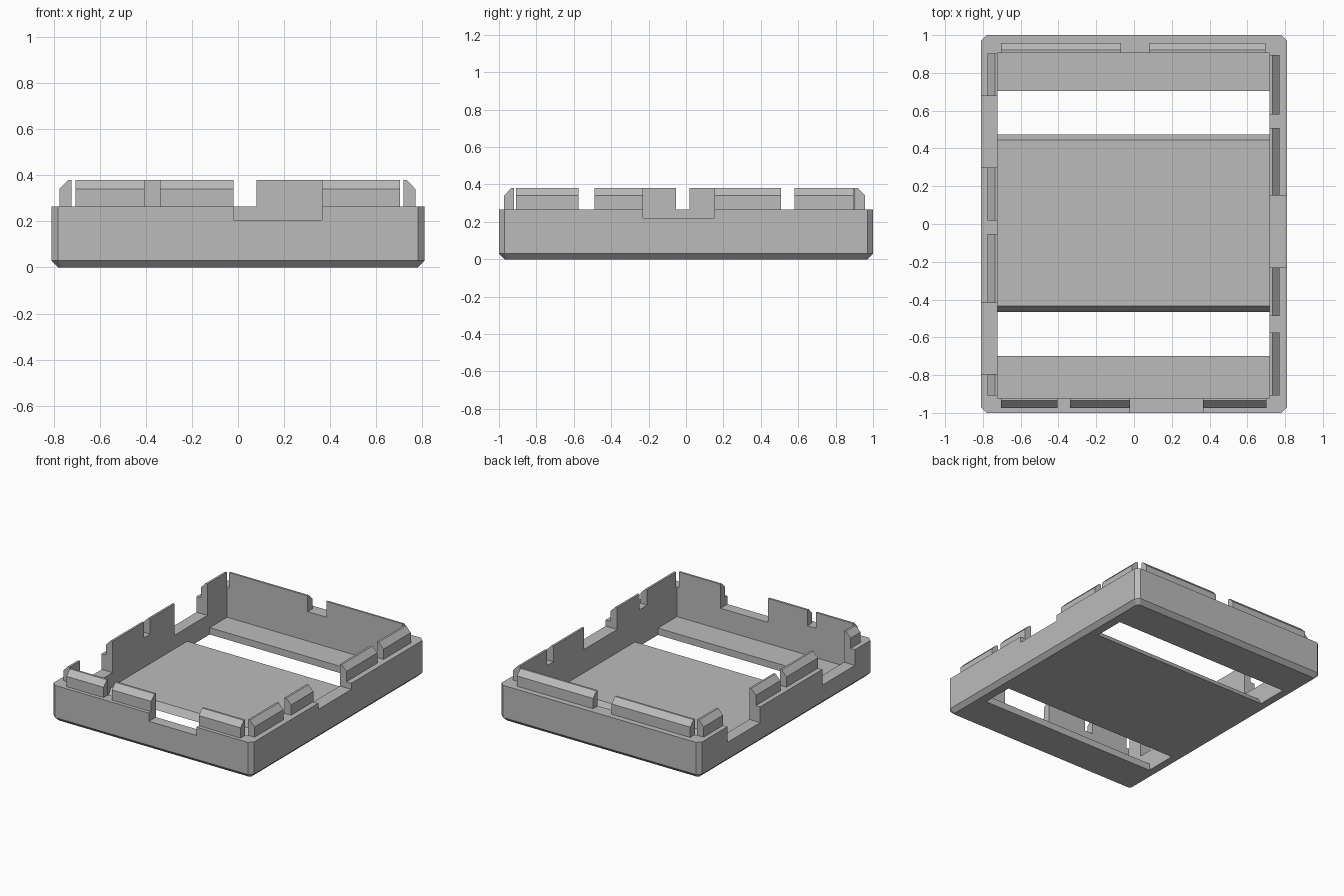
import bpy
import bmesh

cube = bpy.data.objects.get("Cube")
if cube:
    bpy.data.objects.remove(cube, do_unlink=True)

grey = bpy.data.materials.new("plain_grey")
grey.use_nodes = True
GREY = (0.5, 0.5, 0.5, 1)
grey.diffuse_color = GREY
grey.node_tree.nodes["Principled BSDF"].inputs["Base Color"].default_value = GREY

RIM, TOP, FLOOR = 0.265, 0.38, 0.05
LEFT, RIGHT, FRONT, BACK = 0.717, -0.722, -0.92, 0.905  # inner wall faces


def loft(name, rings):
    """Closed solid through a stack of rings with equal point counts."""
    bm = bmesh.new()
    loops = [[bm.verts.new(p) for p in ring] for ring in rings]
    n = len(rings[0])
    for a, b in zip(loops, loops[1:]):
        for i in range(n):
            j = (i + 1) % n
            bm.faces.new((a[i], a[j], b[j], b[i]))
    bm.faces.new(loops[0][::-1])
    bm.faces.new(loops[-1])
    bmesh.ops.recalc_face_normals(bm, faces=bm.faces)
    mesh = bpy.data.meshes.new(name)
    bm.to_mesh(mesh)
    bm.free()
    mesh.materials.append(grey)
    obj = bpy.data.objects.new(name, mesh)
    bpy.context.collection.objects.link(obj)
    return obj


def octagon(x, y, c, z):
    return [(x, y - c, z), (x - c, y, z), (c - x, y, z), (-x, y - c, z),
            (-x, c - y, z), (c - x, -y, z), (x - c, -y, z), (x, c - y, z)]


def cut(obj, x0, x1, y0, y1, z0, z1):
    """Remove a box from the object."""
    tool = loft("cutter", [[(x0, y0, z), (x1, y0, z), (x1, y1, z), (x0, y1, z)]
                           for z in (z0, z1)])
    tool.hide_render = True
    mod = obj.modifiers.new("cut", "BOOLEAN")
    mod.operation = "DIFFERENCE"
    mod.solver = "EXACT"
    mod.object = tool
    bpy.context.view_layer.objects.active = obj
    bpy.ops.object.modifier_apply(modifier=mod.name)
    bpy.data.objects.remove(tool, do_unlink=True)


# Tray with chamfered corners and bottom edge
tray = loft("tray", [octagon(0.78, 0.97, 0.015, 0), octagon(0.81, 1, 0.03, 0.03),
                     octagon(0.81, 1, 0.03, RIM)])
cut(tray, RIGHT, LEFT, FRONT, BACK, FLOOR, 1)
cut(tray, RIGHT, LEFT, -0.70, 0.705, -1, 0.1)

# Connector notches in the front, left and right walls
cut(tray, -0.02, 0.365, -1.1, FRONT + 0.02, 0.205, 1)
cut(tray, LEFT - 0.02, 0.9, -0.23, 0.152, 0.22, 1)
for y0, y1 in ((0.30, 0.678), (-0.793, -0.417)):
    cut(tray, -0.9, RIGHT + 0.02, y0, y1, 0.15, 1)

# Floor panel between the two slots, with sloped edges
loft("floor_panel", [[(x, -0.465, 0), (x, 0.475, 0), (x, 0.445, FLOOR), (x, -0.435, FLOOR)]
                     for x in (RIGHT, LEFT)])


def tabs(name, axis, inner, out, spans):
    """Snap tabs along one wall, sloped on the outer top edge."""
    profile = [(0, RIM), (0.053, RIM), (0.053, 0.34), (0.015, TOP), (0, TOP)]
    for i, span in enumerate(spans):
        rings = [[(s, inner + out * d, z) if axis == "x" else (inner + out * d, s, z)
                  for d, z in profile] for s in span]
        loft(f"{name}_tab_{i + 1}", rings)


tabs("front", "x", FRONT, -1, [(-0.705, -0.405), (-0.338, -0.02), (0.365, 0.702)])
tabs("back", "x", BACK, 1, [(-0.705, -0.07), (0.08, 0.695)])
tabs("left", "y", LEFT, 1, [(-0.908, -0.575), (-0.488, -0.23), (0.152, 0.508), (0.58, 0.895)])
tabs("right", "y", RIGHT, -1, [(-0.908, -0.793), (-0.417, -0.053), (0.018, 0.30), (0.678, 0.903)])
